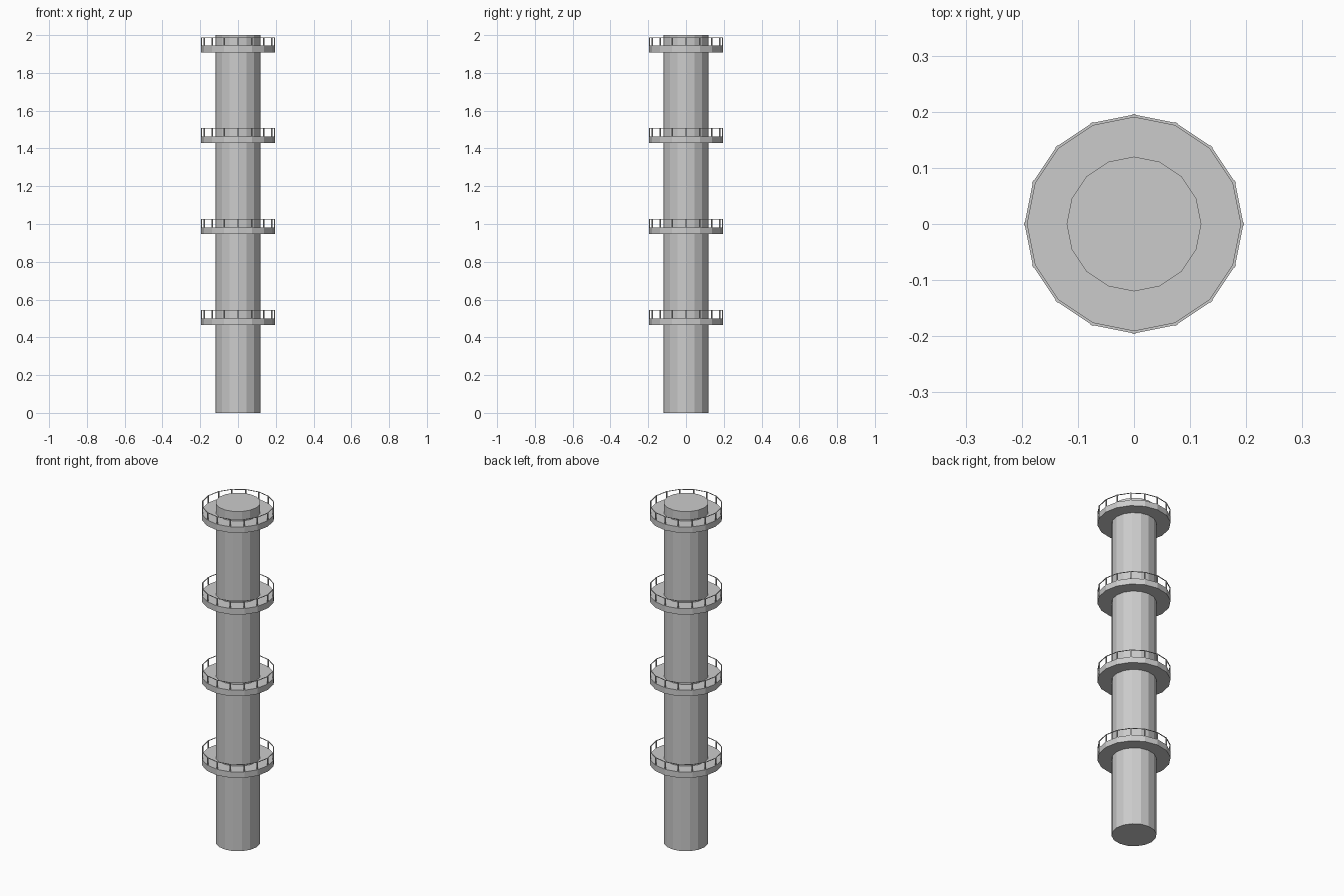
import bpy, bmesh, math
from mathutils import Matrix

if "Cube" in bpy.data.objects:
    bpy.data.objects.remove(bpy.data.objects["Cube"])

SIDES = 16
COLUMN_R, DISC_R, RAIL_IN = 0.12, 0.195, 0.19
DISC_H, RAIL_H = 0.035, 0.044
LEVELS = [0.466, 0.947, 1.428, 1.909]


def lathe(name, profile):
    """Closed ring swept from an (r, z) profile, corners on the x and y axes."""
    bm = bmesh.new()
    rings = []
    for i in range(SIDES):
        a = 2 * math.pi * i / SIDES
        rings.append([bm.verts.new((r * math.cos(a), r * math.sin(a), z)) for r, z in profile])
    n = len(profile)
    for i in range(SIDES):
        p, q = rings[i], rings[(i + 1) % SIDES]
        for j in range(n):
            k = (j + 1) % n
            bm.faces.new((p[j], q[j], q[k], p[k]))
    finish(name, bm)


def finish(name, bm):
    bmesh.ops.recalc_face_normals(bm, faces=bm.faces)
    mesh = bpy.data.meshes.new(name)
    bm.to_mesh(mesh)
    bm.free()
    bpy.context.collection.objects.link(bpy.data.objects.new(name, mesh))


def rect(r0, r1, z0, z1):
    return [(r0, z0), (r1, z0), (r1, z1), (r0, z1)]


# main column
bm = bmesh.new()
bmesh.ops.create_cone(bm, cap_ends=True, segments=SIDES, radius1=COLUMN_R, radius2=COLUMN_R,
                      depth=2, matrix=Matrix.Translation((0, 0, 1)))
finish("column", bm)

for n, z in enumerate(LEVELS, 1):
    top = z + DISC_H
    # walkway deck and flat handrail
    lathe(f"platform_{n}", rect(COLUMN_R, DISC_R, z, top))
    lathe(f"handrail_{n}", rect(RAIL_IN, DISC_R, top + RAIL_H - 0.002, top + RAIL_H))
    # railing posts, one at each corner
    bm = bmesh.new()
    for i in range(SIDES):
        m = (Matrix.Rotation(2 * math.pi * i / SIDES, 4, 'Z')
             @ Matrix.Translation((0.1927, 0, top + RAIL_H / 2))
             @ Matrix.Diagonal((0.006, 0.006, RAIL_H, 1)))
        bmesh.ops.create_cube(bm, size=1, matrix=m)
    finish(f"railing_posts_{n}", bm)
